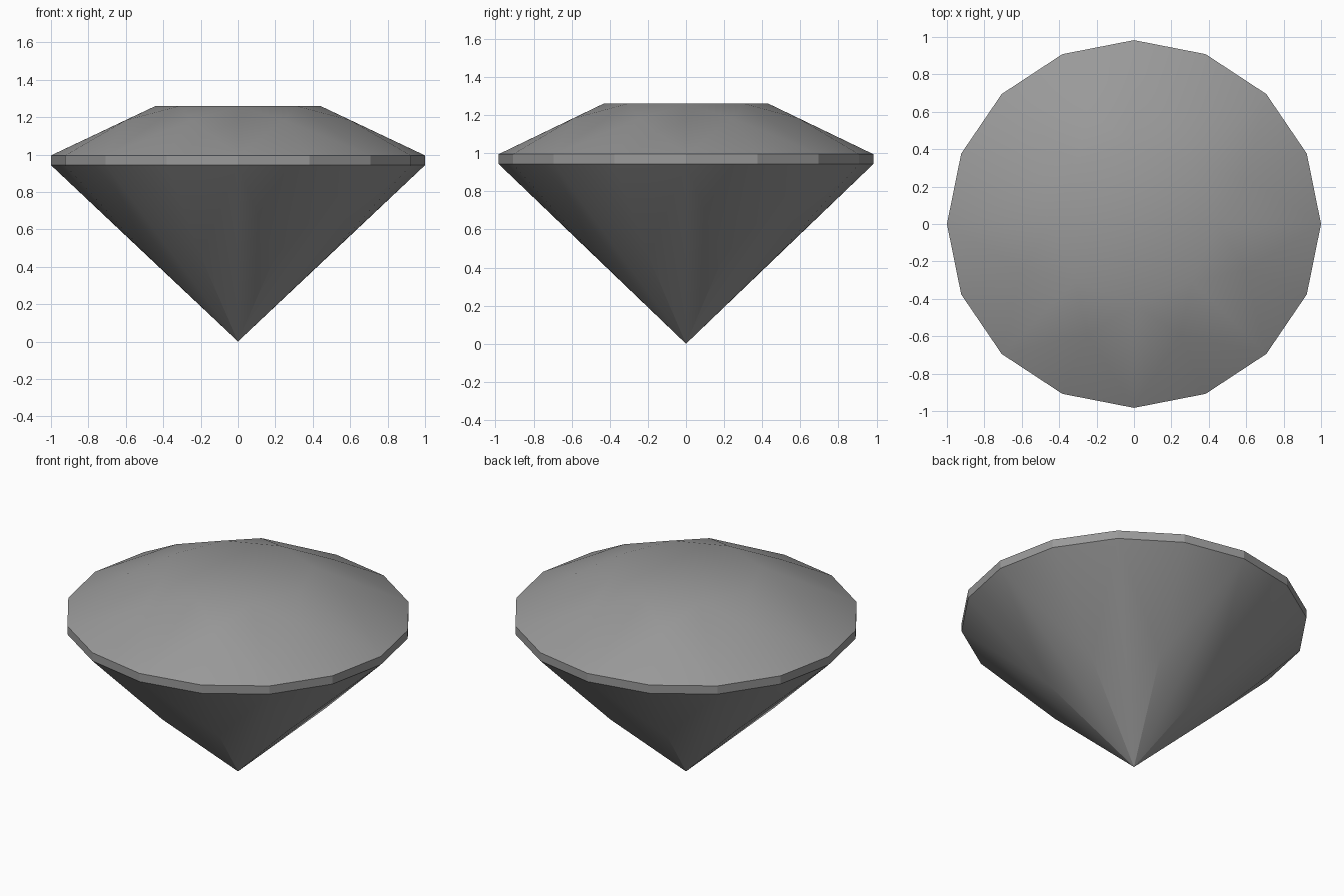
import bpy, bmesh, math

if "Cube" in bpy.data.objects:
    bpy.data.objects.remove(bpy.data.objects["Cube"])

grey = bpy.data.materials.new("grey crystal")
grey.diffuse_color = (0.32, 0.32, 0.32, 1)
grey.use_nodes = True
grey.node_tree.nodes["Principled BSDF"].inputs["Base Color"].default_value = grey.diffuse_color

bm = bmesh.new()


def ring(count, radius, z, offset=0.0):
    """Vertices evenly spaced on a very slightly flattened circle."""
    angles = [math.tau * i / count + offset for i in range(count)]
    return [bm.verts.new((radius * math.cos(a), 0.983 * radius * math.sin(a), z))
            for a in angles]


half = math.tau / 16
table = ring(8, 0.44, 1.26)
crown_mid = ring(8, 0.65, 1.183, half)
girdle_top = ring(16, 1.0, 0.995)
girdle_low = ring(16, 1.0, 0.943)
pavilion_mid = ring(8, 0.52, 0.456, half)
culet = bm.verts.new((0, 0, 0))

# flat top
bm.faces.new(table)

for i in range(8):
    j, g = (i + 1) % 8, 2 * i
    g1, g2 = g + 1, (g + 2) % 16
    # crown: star, kite and the two upper girdle facets
    bm.faces.new((table[i], crown_mid[i], table[j]))
    bm.faces.new((table[i], crown_mid[i - 1], girdle_top[g], crown_mid[i]))
    bm.faces.new((crown_mid[i], girdle_top[g], girdle_top[g1]))
    bm.faces.new((crown_mid[i], girdle_top[g1], girdle_top[g2]))
    # girdle band
    for a, b in ((g, g1), (g1, g2)):
        bm.faces.new((girdle_top[a], girdle_low[a], girdle_low[b], girdle_top[b]))
    # pavilion: long kite and the two lower girdle facets
    bm.faces.new((culet, pavilion_mid[i], girdle_low[g], pavilion_mid[i - 1]))
    bm.faces.new((pavilion_mid[i], girdle_low[g1], girdle_low[g]))
    bm.faces.new((pavilion_mid[i], girdle_low[g2], girdle_low[g1]))

bmesh.ops.recalc_face_normals(bm, faces=bm.faces)
mesh = bpy.data.meshes.new("cut_gem")
bm.to_mesh(mesh)
bm.free()
mesh.materials.append(grey)

gem = bpy.data.objects.new("cut_gem", mesh)
bpy.context.collection.objects.link(gem)
bpy.context.view_layer.objects.active = gem
gem.select_set(True)
bpy.ops.object.shade_smooth_by_angle(angle=math.radians(20))
